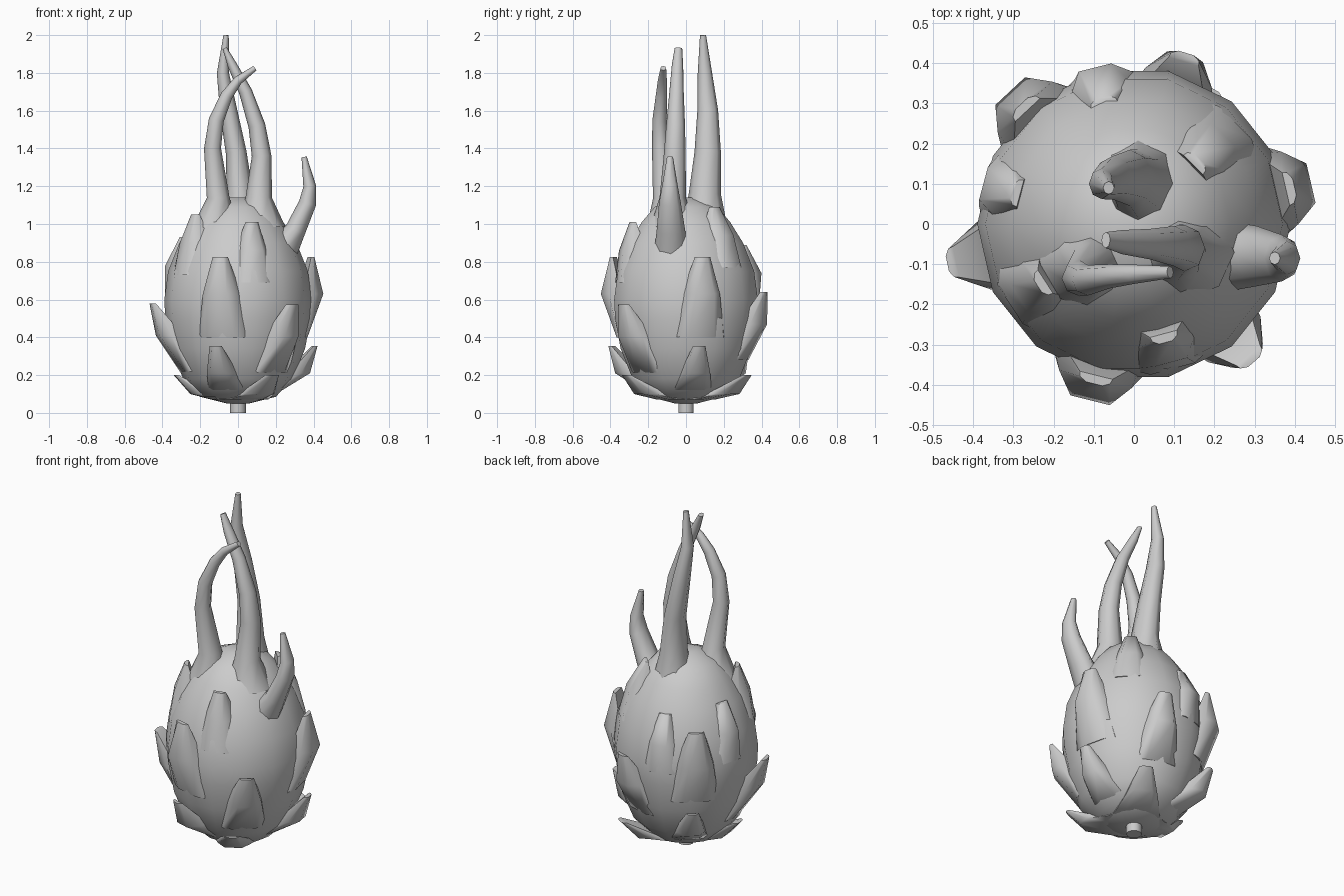
import bpy, bmesh
from math import sin, cos, pi, radians
from mathutils import Vector

if "Cube" in bpy.data.objects:
    bpy.data.objects.remove(bpy.data.objects["Cube"])

# Body silhouette: radius, height
PROFILE = [(0.06, 0.05), (0.2, 0.085), (0.29, 0.18), (0.355, 0.34), (0.385, 0.5), (0.39, 0.6),
           (0.37, 0.75), (0.31, 0.9), (0.24, 1.01), (0.17, 1.09), (0.06, 1.14)]


def body_radius(z):
    for (r0, z0), (r1, z1) in zip(PROFILE, PROFILE[1:]):
        if z <= z1:
            return r0 + (r1 - r0) * (z - z0) / (z1 - z0)
    return PROFILE[-1][0]


def loft(name, rings, angle=50):
    """Skin a list of equal-length point rings and cap both ends."""
    bm = bmesh.new()
    vs = [[bm.verts.new(p) for p in ring] for ring in rings]
    n = len(rings[0])
    for a, b in zip(vs, vs[1:]):
        for i in range(n):
            j = (i + 1) % n
            bm.faces.new((a[i], a[j], b[j], b[i]))
    bm.faces.new(vs[0])
    bm.faces.new(vs[-1])
    bmesh.ops.recalc_face_normals(bm, faces=bm.faces)
    me = bpy.data.meshes.new(name)
    bm.to_mesh(me)
    bm.free()
    ob = bpy.data.objects.new(name, me)
    bpy.context.collection.objects.link(ob)
    bpy.ops.object.select_all(action='DESELECT')
    ob.select_set(True)
    bpy.context.view_layer.objects.active = ob
    bpy.ops.object.shade_smooth_by_angle(angle=radians(angle))
    return ob


def circle(r, z, n):
    return [(r * cos(2 * pi * i / n), r * sin(2 * pi * i / n), z) for i in range(n)]


def scale_leaf(name, deg, base_z, mid, tip, w=0.26):
    """Scale growing out of the body skin; mid and tip are (radius, height) of the outer face."""
    out = Vector((cos(radians(deg)), sin(radians(deg)), 0))
    side = Vector((-out.y, out.x, 0))
    base = (body_radius(base_z) - 0.005, base_z)
    rings = []
    for (r, z), wide, thick in ((base, w, 0.06), (mid, w * 0.72, 0.12), (tip, w * 0.3, 0.022)):
        ring = []
        for s, d in ((-0.5, 1), (-0.46, 0.45), (-0.25, 0), (0.25, 0), (0.46, 0.45), (0.5, 1)):
            ring.append(out * (r - d * thick) + side * (s * wide) + Vector((0, 0, z)))
        rings.append(ring)
    loft(name, rings, 65)


def tendril(name, pts):
    """Long tapering leaf; each point is x, y, z, half width in x, half width in y."""
    rings = []
    for i, (x, y, z, a, b) in enumerate(pts):
        p, q = pts[max(i - 1, 0)], pts[min(i + 1, len(pts) - 1)]
        t = (Vector(q[:3]) - Vector(p[:3])).normalized()
        v = Vector((0, 1, 0))
        v = (v - t * v.dot(t)).normalized()
        u = v.cross(t)
        rings.append([Vector((x, y, z)) + u * (a * cos(k * pi / 4)) + v * (b * sin(k * pi / 4))
                      for k in range(8)])
    loft(name, rings, 60)


# Fruit body and stem
loft("fruit_body", [circle(r, z, 14) for r, z in PROFILE], 80)
loft("stem", [circle(0.042, z, 10) for z in (0, 0.07)])

# Lowest scales, flaring outward
for i, (deg, r) in enumerate(((60, 0.39), (184, 0.34), (300, 0.38))):
    scale_leaf(f"bottom_scale_{i}", deg, 0.07, (r - 0.09, 0.1), (r, 0.2))

# Low scales
for i, deg in enumerate((10, 130, 253)):
    scale_leaf(f"low_scale_{i}", deg, 0.12, (0.38, 0.21), (0.425, 0.355), 0.22)

# Middle scales
for i, (deg, z, r) in enumerate(((73, 0.64, 0.445), (192, 0.58, 0.475), (311, 0.575, 0.455))):
    scale_leaf(f"middle_scale_{i}", deg, z - 0.36, (0.435, z - 0.17), (r, z))

# High scales, bulging and then leaning inward
for i, deg in enumerate((13, 133, 256)):
    scale_leaf(f"high_scale_{i}", deg, 0.4, (0.452, 0.63), (0.41, 0.825), 0.28)

# Shoulder scales
for i, (deg, r, z) in enumerate(((165, 0.315, 0.93), (104, 0.325, 0.89), (213, 0.285, 1.05),
                                 (285, 0.305, 1.01), (45, 0.23, 1.09))):
    mid_z = z - 0.15
    scale_leaf(f"shoulder_scale_{i}", deg, z - 0.32, (body_radius(mid_z) + 0.03, mid_z), (r, z), 0.23)

# Crown leaves
tendril("right_side_leaf", [(0.22, -0.08, 0.84, 0.09, 0.09), (0.305, -0.08, 0.97, 0.055, 0.075),
                            (0.368, -0.085, 1.11, 0.046, 0.058), (0.38, -0.085, 1.2, 0.034, 0.042),
                            (0.35, -0.085, 1.355, 0.014, 0.016)])
tendril("left_crown_leaf", [(-0.12, -0.1, 0.98, 0.12, 0.11), (-0.105, -0.11, 1.14, 0.06, 0.065),
                            (-0.135, -0.135, 1.4, 0.045, 0.045), (-0.115, -0.14, 1.55, 0.04, 0.038),
                            (-0.06, -0.13, 1.68, 0.032, 0.03), (0.0, -0.125, 1.76, 0.024, 0.024),
                            (0.09, -0.12, 1.825, 0.014, 0.015)])
tendril("right_crown_leaf", [(0.12, -0.07, 0.98, 0.13, 0.12), (0.11, -0.07, 1.14, 0.07, 0.07),
                             (0.125, -0.06, 1.36, 0.052, 0.058), (0.1, -0.055, 1.52, 0.045, 0.05),
                             (0.04, -0.05, 1.7, 0.035, 0.038), (-0.03, -0.045, 1.84, 0.025, 0.03),
                             (-0.07, -0.04, 1.93, 0.012, 0.02)])
tendril("back_crown_leaf", [(0.01, 0.1, 0.98, 0.12, 0.12), (0.01, 0.1, 1.16, 0.07, 0.085),
                            (-0.01, 0.115, 1.38, 0.055, 0.07), (-0.05, 0.115, 1.6, 0.046, 0.055),
                            (-0.08, 0.1, 1.8, 0.032, 0.038), (-0.063, 0.09, 2.0, 0.014, 0.016)])
